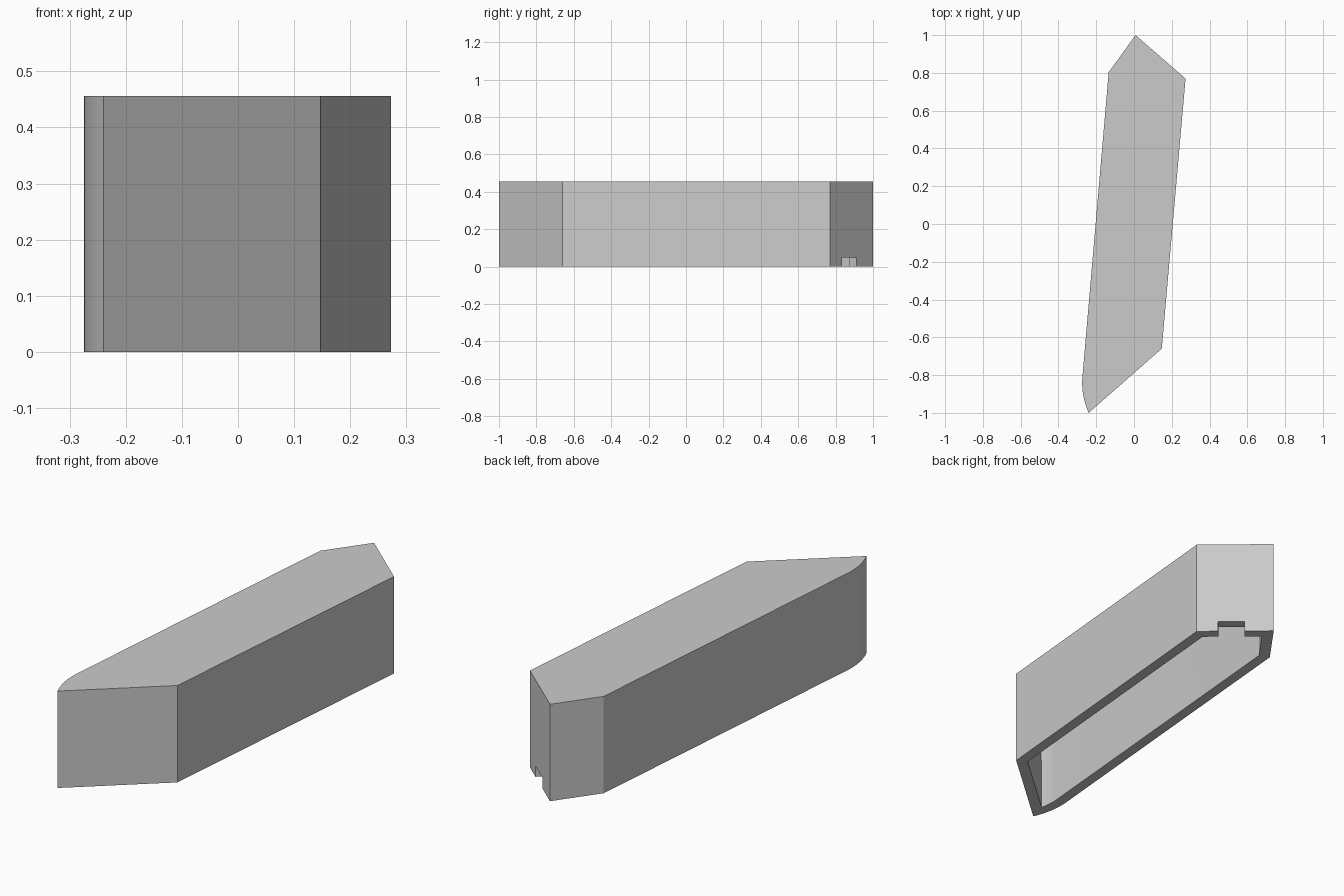
import bpy, bmesh, math
from mathutils import Vector

if "Cube" in bpy.data.objects:
    bpy.data.objects.remove(bpy.data.objects["Cube"])

HEIGHT, WALL = 0.456, 0.05
NOTCH_WIDTH, NOTCH_HEIGHT = 0.12, 0.05

# One plain grey for the whole part
grey = bpy.data.materials.new("plain_grey")
grey.use_nodes = True
colour = (0.6, 0.6, 0.6, 1)
grey.diffuse_color = colour
grey.node_tree.nodes["Principled BSDF"].inputs["Base Color"].default_value = colour


def bezier(a, b, c, steps):
    """Points on a quadratic curve from a to c."""
    a, b, c = Vector(a), Vector(b), Vector(c)
    return [a * (1 - t) ** 2 + b * 2 * t * (1 - t) + c * t * t
            for t in (i / steps for i in range(steps + 1))]


def make_object(name, bm):
    bmesh.ops.recalc_face_normals(bm, faces=bm.faces)
    mesh = bpy.data.meshes.new(name)
    bm.to_mesh(mesh)
    bm.free()
    mesh.materials.append(grey)
    obj = bpy.data.objects.new(name, mesh)
    bpy.context.collection.objects.link(obj)
    return obj


# Outline, counter-clockwise, with a rounded front left edge
back_right, back_tip = Vector((0.273, 0.77)), Vector((0.008, 1.0))
outline = [Vector((0.147, -0.66)), back_right, back_tip, Vector((-0.134, 0.803))]
outline += bezier((-0.274, -0.82), (-0.279, -0.91), (-0.24, -1.0), 8)

# Cover: closed top and sides, open underneath
bm = bmesh.new()
top = bm.faces.new([bm.verts.new((p.x, p.y, HEIGHT)) for p in outline])
result = bmesh.ops.extrude_edge_only(bm, edges=top.edges[:])
for v in result["geom"]:
    if isinstance(v, bmesh.types.BMVert):
        v.co.z = 0
cover = make_object("hollow_cover", bm)

# Wall thickness, measured inward
shell = cover.modifiers.new("walls", "SOLIDIFY")
shell.thickness = WALL
shell.offset = -1
shell.use_even_offset = True
shell.use_quality_normals = True

# Cable notch cut through the bottom of the angled back wall
along = back_tip - back_right
centre = back_right.lerp(back_tip, 0.45)
bm = bmesh.new()
bmesh.ops.create_cube(bm, size=1)
bmesh.ops.scale(bm, vec=(NOTCH_WIDTH, 3 * WALL, 2 * NOTCH_HEIGHT), verts=bm.verts)
cutter = make_object("notch_cutter", bm)
cutter.location = (centre.x, centre.y, 0)
cutter.rotation_euler.z = math.atan2(along.y, along.x)
cutter.hide_render = True
cut = cover.modifiers.new("notch", "BOOLEAN")
cut.operation = "DIFFERENCE"
cut.solver = "EXACT"
cut.object = cutter

# Apply the modifiers, then smooth only the rounded edge
bpy.ops.object.select_all(action="DESELECT")
cover.select_set(True)
bpy.context.view_layer.objects.active = cover
for name in ("walls", "notch"):
    bpy.ops.object.modifier_apply(modifier=name)
bpy.data.objects.remove(cutter)
bpy.ops.object.shade_smooth_by_angle(angle=math.radians(20))
